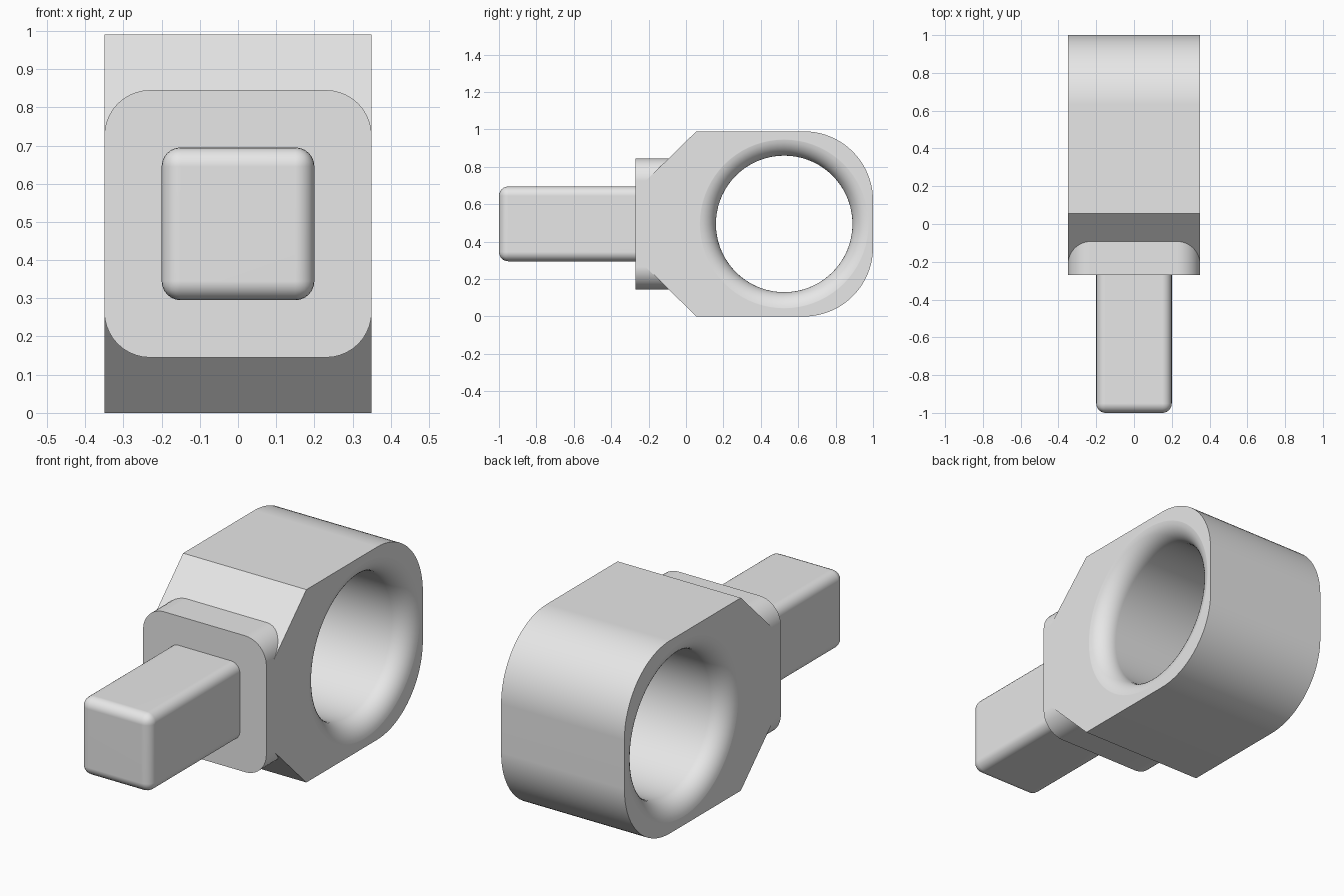
import bpy, bmesh, math
from mathutils import Vector, Matrix

cube = bpy.data.objects.get("Cube")
if cube:
    bpy.data.objects.remove(cube, do_unlink=True)

grey = bpy.data.materials.new("plain grey")
grey.use_nodes = True
grey.diffuse_color = (0.8, 0.8, 0.8, 1)
grey.node_tree.nodes["Principled BSDF"].inputs["Base Color"].default_value = (0.8, 0.8, 0.8, 1)

MID = 0.495   # height of the shared centre line
HALF = 0.35   # half width of the eye and collar


def finish(bm, name):
    bmesh.ops.recalc_face_normals(bm, faces=bm.faces)
    mesh = bpy.data.meshes.new(name)
    bm.to_mesh(mesh)
    bm.free()
    mesh.materials.append(grey)
    obj = bpy.data.objects.new(name, mesh)
    bpy.context.collection.objects.link(obj)
    return obj


def prism(name, points, depth, round_edges, radius, segments):
    """Extrude a closed outline by depth, then round the edges the rule picks."""
    bm = bmesh.new()
    face = bm.faces.new([bm.verts.new(p) for p in points])
    ext = bmesh.ops.extrude_face_region(bm, geom=[face])
    moved = [g for g in ext["geom"] if isinstance(g, bmesh.types.BMVert)]
    bmesh.ops.translate(bm, verts=moved, vec=depth)
    picked = [e for e in bm.edges if round_edges(e.verts[0].co, e.verts[1].co)]
    bmesh.ops.bevel(bm, geom=picked, offset=radius, segments=segments,
                    profile=0.5, affect='EDGES')
    return finish(bm, name)


def square(half, y):
    return [(sx * half, y, MID + sz * half)
            for sx, sz in ((-1, -1), (1, -1), (1, 1), (-1, 1))]


def activate(obj):
    bpy.ops.object.select_all(action='DESELECT')
    obj.select_set(True)
    bpy.context.view_layer.objects.active = obj


def combine(obj, tool, operation):
    mod = obj.modifiers.new(operation.lower(), 'BOOLEAN')
    mod.operation, mod.solver, mod.object = operation, 'EXACT', tool
    activate(obj)
    bpy.ops.object.modifier_apply(modifier=mod.name)
    bpy.data.objects.remove(tool, do_unlink=True)


def smooth(obj):
    activate(obj)
    bpy.ops.object.shade_smooth_by_angle(angle=math.radians(30))
    mod = obj.modifiers.new("even shading", 'WEIGHTED_NORMAL')
    mod.keep_sharp = True


# Eye block: tapered front, rounded back
half_side = [(-0.215, 0.23), (0.055, MID), (1, MID)]
outline = [(-HALF, y, MID + z) for y, z in half_side]
outline += [(-HALF, y, MID - z) for y, z in reversed(half_side)]
eye = prism("eye_block", outline, Vector((2 * HALF, 0, 0)),
            lambda a, b: min(a.y, b.y) > 0.99 and abs(a.x - b.x) > 0.1, 0.37, 20)

# Square collar with rounded corners, merged into the front of the block
collar = prism("collar", square(HALF, -0.27), Vector((0, 0.25, 0)),
               lambda a, b: abs(a.y - b.y) > 0.1, 0.12, 10)
combine(eye, collar, 'UNION')

# Bore with flared mouths, turned about the x axis
flare = [(0.251 + 0.1 * math.cos(a), 0.465 - 0.1 * math.sin(a))
         for a in (math.pi / 2 * i / 10 for i in range(11))]
side = [(0.4, 0), (0.4, 0.465)] + flare
profile = side + [(-x, r) for x, r in reversed(side)]
bm = bmesh.new()
verts = [bm.verts.new((x, 0, r)) for x, r in profile]
edges = [bm.edges.new(pair) for pair in zip(verts, verts[1:])]
bmesh.ops.spin(bm, geom=verts + edges, cent=(0, 0, 0), axis=(1, 0, 0),
               angle=2 * math.pi, steps=72)
bmesh.ops.remove_doubles(bm, verts=bm.verts, dist=0.0001)
bmesh.ops.transform(bm, matrix=Matrix.Translation((0, 0.525, MID)), verts=bm.verts)
bore = finish(bm, "bore_cutter")
bore.hide_render = True
combine(eye, bore, 'DIFFERENCE')
smooth(eye)

# Square shank with softened edges
shank = prism("shank", square(0.2, -1), Vector((0, 0.76, 0)),
              lambda a, b: min(a.y, b.y) < -0.9, 0.05, 6)
smooth(shank)
